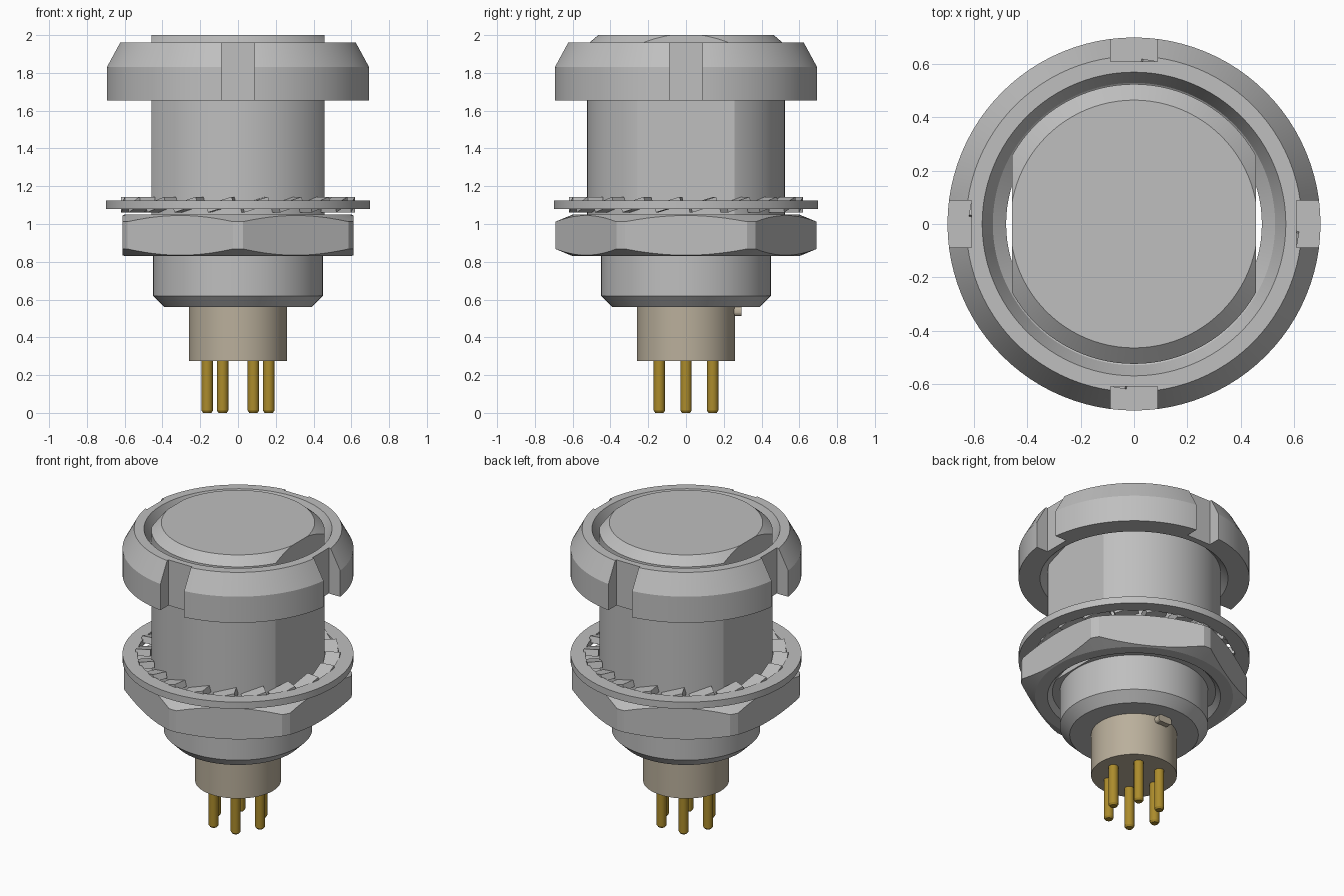
import bpy, bmesh, math
from mathutils import Matrix, Vector

if "Cube" in bpy.data.objects:
    bpy.data.objects.remove(bpy.data.objects["Cube"], do_unlink=True)


def material(name, rgb):
    m = bpy.data.materials.new(name)
    m.use_nodes = True
    m.diffuse_color = (*rgb, 1)
    m.node_tree.nodes["Principled BSDF"].inputs["Base Color"].default_value = (*rgb, 1)
    return m


METAL = material("grey_metal", (0.52, 0.52, 0.52))
BEIGE = material("beige_plastic", (0.49, 0.43, 0.33))
GOLD = material("gold_contact", (0.41, 0.26, 0.025))


def make(name, bm, mat, smooth=True):
    bmesh.ops.recalc_face_normals(bm, faces=bm.faces)
    me = bpy.data.meshes.new(name)
    bm.to_mesh(me)
    bm.free()
    me.materials.append(mat)
    ob = bpy.data.objects.new(name, me)
    bpy.context.collection.objects.link(ob)
    if smooth:
        smooth_object(ob)
    return ob


def smooth_object(ob):
    bpy.ops.object.select_all(action='DESELECT')
    ob.select_set(True)
    bpy.context.view_layer.objects.active = ob
    bpy.ops.object.shade_smooth_by_angle(angle=math.radians(20))


def lathe(profile, ring=False, steps=96):
    """Revolve (radius, z) points; ring closes the profile, otherwise the ends are capped."""
    bm = bmesh.new()
    loops = [[bm.verts.new((r * math.cos(a), r * math.sin(a), z)) for r, z in profile]
             for a in (2 * math.pi * i / steps for i in range(steps))]
    n = len(profile)
    for i in range(steps):
        a, b = loops[i], loops[(i + 1) % steps]
        for j in range(n if ring else n - 1):
            k = (j + 1) % n
            bm.faces.new((a[j], b[j], b[k], a[k]))
    if not ring:
        bm.faces.new([l[0] for l in loops])
        bm.faces.new([l[-1] for l in loops])
    return bm


def cut_flat(bm, angle, dist):
    """Slice off everything beyond a vertical plane and cap the cut."""
    n = Vector((math.cos(angle), math.sin(angle), 0))
    res = bmesh.ops.bisect_plane(bm, geom=bm.verts[:] + bm.edges[:] + bm.faces[:],
                                 plane_co=n * dist, plane_no=n, clear_outer=True, dist=1e-6)
    edges = [e for e in res["geom_cut"] if isinstance(e, bmesh.types.BMEdge)]
    bmesh.ops.holes_fill(bm, edges=[e for e in edges if e.is_boundary], sides=0)


def box(bm, centre, size, rot=Matrix()):
    bmesh.ops.create_cube(bm, size=1, matrix=rot @ Matrix.Translation(centre) @ Matrix.Diagonal((*size, 1)))


# Threaded shell with two side flats and a bevelled top
bm = lathe([(0.525, 0.86), (0.525, 1.948), (0.465, 2.0)])
for a in (0, math.pi):
    cut_flat(bm, a, 0.458)
make("shell", bm, METAL)

# Lower barrel
make("lower_barrel", lathe([(0.39, 0.56), (0.45, 0.62), (0.45, 0.90)]), METAL)

# Slotted round nut at the top
bm = lathe([(0.57, 1.655), (0.70, 1.655), (0.70, 1.83), (0.63, 1.96), (0.57, 1.96),
            (0.53, 1.87), (0.48, 1.83), (0.48, 1.74)], ring=True)
round_nut = make("round_nut", bm, METAL, smooth=False)
bm = bmesh.new()
for i in range(4):
    box(bm, (0.71, 0, 1.8), (0.20, 0.176, 0.6), Matrix.Rotation(i * math.pi / 2, 4, 'Z'))
cutter = make("slot_cutter", bm, METAL, smooth=False)
cutter.hide_render = True
mod = round_nut.modifiers.new("slots", 'BOOLEAN')
mod.operation, mod.solver, mod.object = 'DIFFERENCE', 'EXACT', cutter
bpy.context.view_layer.objects.active = round_nut
bpy.ops.object.modifier_apply(modifier=mod.name)
bpy.data.objects.remove(cutter, do_unlink=True)
smooth_object(round_nut)

# Hexagonal nut with bevelled corners
bm = lathe([(0.525, 0.83), (0.60, 0.83), (0.692, 0.868), (0.692, 1.012), (0.60, 1.05),
            (0.525, 1.05), (0.48, 1.005), (0.48, 0.875)], ring=True)
for i in range(6):
    cut_flat(bm, i * math.pi / 3, 0.612)
make("hex_nut", bm, METAL)

# Lock washer: flat rim and tilted inner teeth
make("washer_rim", lathe([(0.61, 1.08), (0.70, 1.08), (0.70, 1.125), (0.61, 1.125)], ring=True), METAL)
bm = bmesh.new()
TEETH = 20
for i in range(TEETH):
    rot = (Matrix.Rotation(2 * math.pi * (i + 0.5) / TEETH, 4, 'Z')
           @ Matrix.Translation((0.572, 0, 1.1025)) @ Matrix.Rotation(math.radians(17), 4, 'X'))
    box(bm, (0, 0, 0), (0.09, 0.145, 0.042), rot)
make("washer_teeth", bm, METAL, smooth=False)

# Insulator with a small key at the back
make("insulator", lathe([(0.26, 0.275), (0.26, 0.60)]), BEIGE)
bm = bmesh.new()
box(bm, (0, 0.245, 0.537), (0.10, 0.10, 0.046))
bmesh.ops.bevel(bm, geom=[e for e in bm.edges if abs(e.verts[0].co.x - e.verts[1].co.x) < 1e-5
                          and abs(e.verts[0].co.z - e.verts[1].co.z) < 1e-5],
                offset=0.018, segments=4, profile=0.5, affect='EDGES')
make("key", bm, BEIGE)

# Six contact pins
for i in range(6):
    a = i * math.pi / 3
    pin = make(f"pin_{i + 1}", lathe([(0.022, 0.0), (0.03, 0.012), (0.03, 0.30)], steps=24), GOLD)
    pin.location = (0.163 * math.cos(a), 0.163 * math.sin(a), 0)
